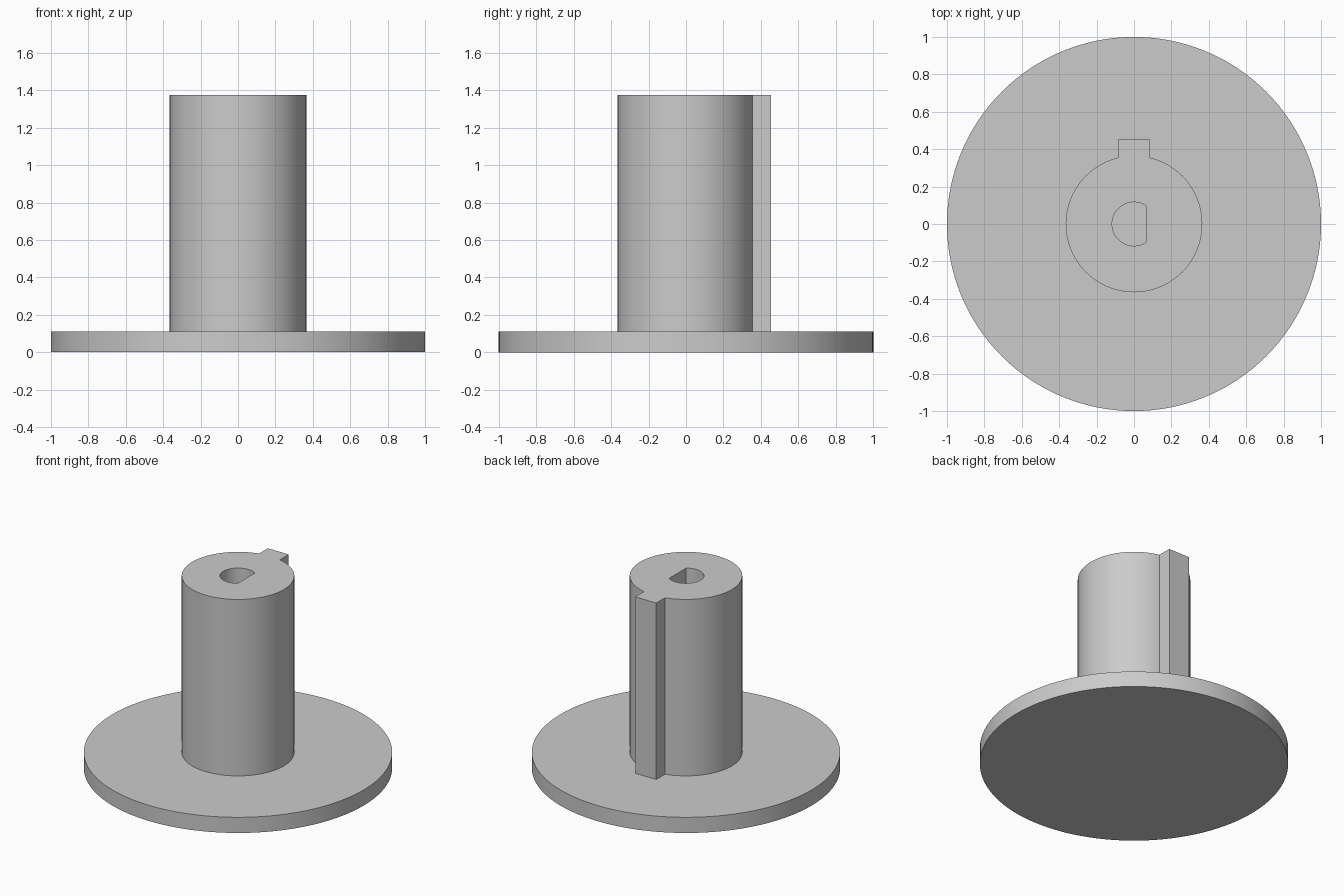
import bpy, bmesh, math

cube = bpy.data.objects.get("Cube")
if cube:
    bpy.data.objects.remove(cube, do_unlink=True)

grey = bpy.data.materials.new("light grey")
grey.use_nodes = True
colour = (0.6, 0.6, 0.6, 1)
grey.diffuse_color = colour
grey.node_tree.nodes["Principled BSDF"].inputs["Base Color"].default_value = colour


def arc(radius, start, end, steps):
    """Points along an arc, both ends included."""
    angles = [start + (end - start) * i / steps for i in range(steps + 1)]
    return [(radius * math.cos(a), radius * math.sin(a)) for a in angles]


def prism(name, outlines, bottom, top):
    """Extrude closed outlines; outlines after the first are holes."""
    bm = bmesh.new()
    edges = []
    for outline in outlines:
        verts = [bm.verts.new((x, y, bottom)) for x, y in outline]
        edges += [bm.edges.new((v, verts[i - 1])) for i, v in enumerate(verts)]
    if len(outlines) == 1:
        bm.faces.new(verts)
    else:
        bmesh.ops.triangle_fill(bm, edges=edges, use_beauty=True)
    out = bmesh.ops.extrude_face_region(bm, geom=bm.faces[:])["geom"]
    moved = [g for g in out if isinstance(g, bmesh.types.BMVert)]
    bmesh.ops.translate(bm, verts=moved, vec=(0, 0, top - bottom))
    bmesh.ops.recalc_face_normals(bm, faces=bm.faces[:])
    mesh = bpy.data.meshes.new(name)
    bm.to_mesh(mesh)
    bm.free()
    mesh.materials.append(grey)
    obj = bpy.data.objects.new(name, mesh)
    bpy.context.collection.objects.link(obj)
    bpy.ops.object.select_all(action='DESELECT')
    obj.select_set(True)
    bpy.context.view_layer.objects.active = obj
    bpy.ops.object.shade_smooth_by_angle(angle=math.radians(30))


# Round base flange
flange_top = 0.112
prism("base_flange", [arc(1, 0, math.tau, 128)[:-1]], 0, flange_top)

# Hub with a key along its back, and a D-shaped bore down to the flange
hub_radius, key_half, key_back = 0.365, 0.083, 0.455
key_angle = math.asin(key_half / hub_radius)
hub = arc(hub_radius, math.pi / 2 + key_angle, math.pi * 2.5 - key_angle, 96)
hub += [(key_half, key_back), (-key_half, key_back)]

bore_radius, flat_x = 0.117, 0.066
flat_angle = math.acos(flat_x / bore_radius)
bore = arc(bore_radius, flat_angle, math.tau - flat_angle, 48)

prism("keyed_hub", [hub, bore], flange_top - 0.04, 1.375)
